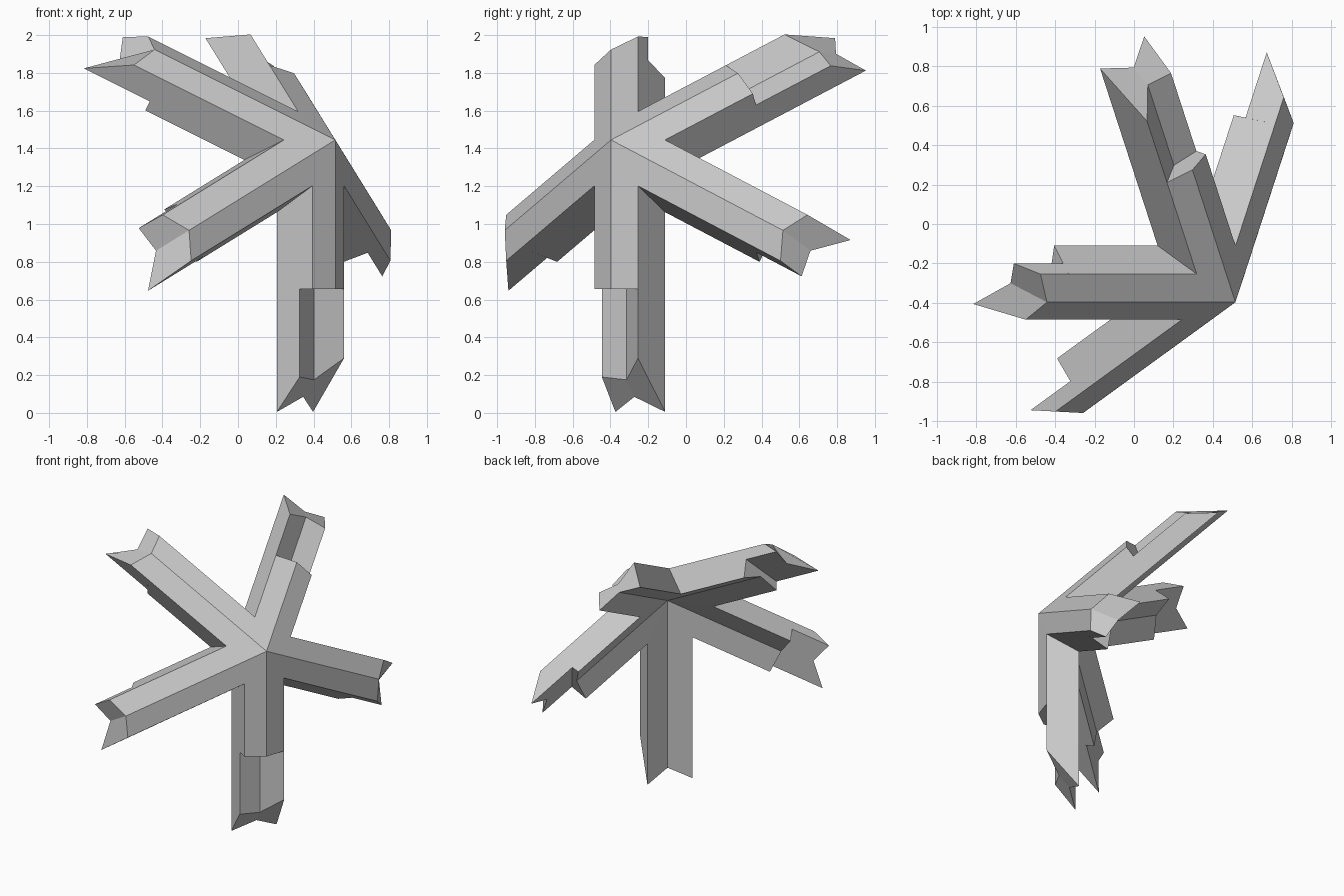
import bpy, bmesh, math
from mathutils import Vector, Matrix

cube = bpy.data.objects.get("Cube")
if cube:
    bpy.data.objects.remove(cube, do_unlink=True)

# Single flat material
mat = bpy.data.materials.new("plain_grey")
mat.use_nodes = True
GREY = (0.58, 0.58, 0.58, 1.0)
mat.diffuse_color = GREY
mat.node_tree.nodes["Principled BSDF"].inputs["Base Color"].default_value = GREY

# Corner where the five arms meet, and the axis they are arranged around
APEX = Vector((0.515, -0.397, 1.445))
low = math.atan(0.5)
AXIS = Vector((math.cos(low) * math.cos(math.radians(144)),
               math.cos(low) * math.sin(math.radians(144)), -math.sin(low)))

# Cross-sections as (depth, side): ridge, shoulder, inner edge, inner ridge, inner edge, shoulder
FULL = [(0, 0), (.046, .143), (.264, .163), (.21, 0), (.264, -.163), (.046, -.143)]
OUTER_LAP = [(.14, 0), (.046, .143), (.264, .163), (.21, 0), (.264, -.163), (.124, -.150)]
INNER_LAP = [(0, 0), (.046, .143), (.202, .158), (.164, 0), (.128, -.150), (.046, -.143)]

# Lap profile, distance where the lap starts, distance of each corner at the tip
LAP_OUTSIDE = (OUTER_LAP, .79, [1.27, 1.155, 1.44, 1.36, 1.44, 1.255])
LAP_INSIDE = (INNER_LAP, .97, [1.07, 1.13, 1.36, 1.21, 1.25, 1.13])


def ring(bm, frame, profile, lengths):
    """One loop of corners across an arm."""
    along, depth, side = frame
    return [bm.verts.new(APEX + along * l + depth * u + side * w)
            for (u, w), l in zip(profile, lengths)]


def add_arm(bm, frame, lap):
    profile, start, tip = lap
    mitre = [.5 * u + 1.5388 * abs(w) for u, w in FULL]
    rings = [ring(bm, frame, FULL, mitre),
             ring(bm, frame, FULL, [start] * 6),
             ring(bm, frame, profile, [start] * 6),
             ring(bm, frame, profile, tip)]
    for a, b in zip(rings, rings[1:]):
        for i in range(6):
            j = (i + 1) % 6
            # Corners shared by both profiles at the lap step need no face
            quad = [a[i], a[j], b[j], b[i]]
            if len({tuple(round(c, 4) for c in v.co) for v in quad}) > 2:
                bm.faces.new(quad)
    # Folded tip, creased down the middle
    e = rings[-1]
    bm.faces.new([e[0], e[1], e[2], e[3]])
    bm.faces.new([e[0], e[3], e[4], e[5]])


# Five arms turned about the axis, starting with the one pointing down
bm = bmesh.new()
down = Vector((0, 0, -1))
inward = (AXIS - down * AXIS.dot(down)).normalized()
base = (down, inward, down.cross(inward))
laps = [LAP_OUTSIDE, LAP_INSIDE, LAP_OUTSIDE, LAP_INSIDE, LAP_INSIDE]
for k, lap in enumerate(laps):
    turn = Matrix.Rotation(-k * math.tau / 5, 3, AXIS)
    add_arm(bm, [turn @ v for v in base], lap)

bmesh.ops.remove_doubles(bm, verts=bm.verts[:], dist=0.001)
bmesh.ops.recalc_face_normals(bm, faces=bm.faces[:])
mesh = bpy.data.meshes.new("five_arm_corner")
bm.to_mesh(mesh)
bm.free()
mesh.materials.append(mat)
obj = bpy.data.objects.new("five_arm_corner", mesh)
bpy.context.collection.objects.link(obj)
